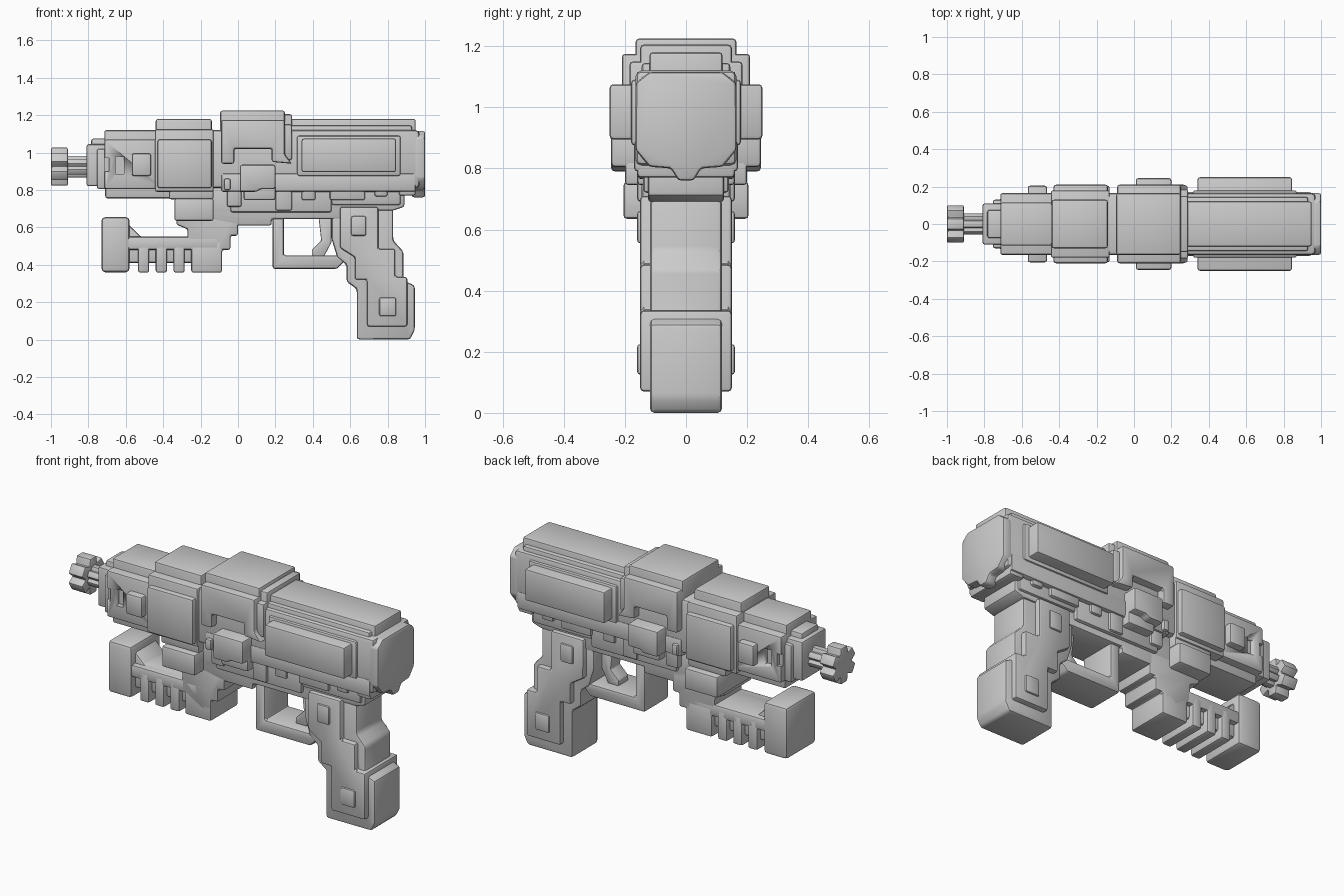
import bpy, bmesh, math
from mathutils import Vector


def prism(name, pts, a, b, bevel=0.012, axis='Y'):
    """Extrude a profile: (x, z) points along Y, or (y, z) points along X."""
    bm = bmesh.new()
    place = (lambda p, d: (p[0], d, p[1])) if axis == 'Y' else (lambda p, d: (d, p[0], p[1]))
    lo = [bm.verts.new(place(p, a)) for p in pts]
    hi = [bm.verts.new(place(p, b)) for p in pts]
    bm.faces.new(lo)
    bm.faces.new(hi[::-1])
    n = len(pts)
    for i in range(n):
        bm.faces.new((lo[i], hi[i], hi[(i + 1) % n], lo[(i + 1) % n]))
    bmesh.ops.recalc_face_normals(bm, faces=bm.faces)
    if bevel:
        bmesh.ops.bevel(bm, geom=list(bm.edges), offset=bevel, segments=2,
                        profile=0.5, affect='EDGES', clamp_overlap=True)
    me = bpy.data.meshes.new(name)
    bm.to_mesh(me)
    bm.free()
    for p in me.polygons:
        p.use_smooth = True
    me.set_sharp_from_angle(angle=math.radians(32))
    ob = bpy.data.objects.new(name, me)
    bpy.context.collection.objects.link(ob)
    return ob


def box(name, x0, x1, z0, z1, w, bevel=0.012):
    """Block centred on y = 0 with half-width w."""
    return prism(name, [(x0, z0), (x1, z0), (x1, z1), (x0, z1)], -w, w, bevel)


def cut(ob, x0, x1, z0, z1, y):
    """Recess a window into both sides, from depth y outwards."""
    for s in (-1, 1):
        c = prism("window_cutter", [(x0, z0), (x1, z0), (x1, z1), (x0, z1)], s * y, s * 0.4, 0)
        c.hide_render = True
        c.hide_viewport = False
        c.display_type = 'WIRE'
        m = ob.modifiers.new("window", 'BOOLEAN')
        m.operation, m.object, m.solver = 'DIFFERENCE', c, 'EXACT'
        bpy.context.view_layer.objects.active = ob
        bpy.ops.object.modifier_apply(modifier=m.name)
        bpy.data.objects.remove(c)


def star(n, r0, r1, zc):
    """Fluted section with n flat lobes."""
    pts = []
    for i in range(n):
        for off, r in ((-0.26, r0), (0.26, r0), (0.5, r1)):
            t = math.pi / 2 + (i + off) * math.tau / n
            pts.append((r * math.cos(t), zc + r * math.sin(t)))
    return pts


# Muzzle and fluted neck
prism("muzzle", star(6, 0.106, 0.068, 0.935), -1.0, -0.91, 0.008, 'X')
prism("muzzle_neck", star(6, 0.06, 0.042, 0.935), -0.93, -0.78, 0.005, 'X')

# Barrel tip
tip = box("barrel_tip", -0.81, -0.68, 0.83, 1.055, 0.11)
box("barrel_tip_top", -0.785, -0.66, 0.85, 1.085, 0.075)
box("barrel_collar", -0.755, -0.68, 0.815, 1.03, 0.13)

# Front housing with stepped top and side windows
front = box("front_housing", -0.715, -0.4, 0.815, 1.08, 0.165)
cut(front, -0.655, -0.61, 0.895, 0.99, 0.135)
cut(front, -0.8, -0.69, 0.91, 0.98, 0.145)
box("front_housing_top", -0.715, -0.4, 0.9, 1.13, 0.115)
box("front_housing_keel", -0.71, -0.1, 0.765, 0.9, 0.12)
box("front_side_button", -0.568, -0.465, 0.885, 1.005, 0.205)

# Forward block
box("forward_block", -0.43, -0.14, 0.82, 1.08, 0.21)
box("forward_block_shoulder", -0.445, -0.13, 0.80, 1.135, 0.18)
box("forward_block_top", -0.44, -0.14, 0.9, 1.19, 0.13)
box("forward_block_foot", -0.37, -0.13, 0.76, 0.86, 0.17)

# Body core, stepping down to the lower frame
box("body_core", -0.2, 0.97, 0.82, 1.13, 0.165, 0.02)
box("rear_top_rail", 0.2, 0.95, 1.0, 1.19, 0.12)
box("rear_top_step", 0.2, 0.93, 1.0, 1.155, 0.145)
prism("lower_frame", [(-0.33, 0.84), (-0.33, 0.68), (-0.02, 0.62), (0.18, 0.62), (0.18, 0.655),
                      (0.56, 0.655), (0.56, 0.70), (0.83, 0.70), (0.89, 0.72), (0.89, 0.84)],
      -0.125, 0.125, 0.012)
box("lower_frame_rail", -0.04, 0.5, 0.69, 0.86, 0.145)
box("rear_frame_step", 0.5, 0.87, 0.73, 0.86, 0.14)

# Skirt with tabs along the lower edge
for x0, x1, z0 in ((-0.06, 0.02, 0.72), (0.2, 0.29, 0.70), (0.34, 0.415, 0.755),
                   (0.49, 0.68, 0.755), (0.73, 0.80, 0.775), (0.86, 0.95, 0.78)):
    box("skirt_tab", x0, x1, z0, 0.9, 0.16)
box("skirt", -0.09, 0.95, 0.8, 0.9, 0.17)

# Rear cap with pointed lower lip
prism("rear_cap", [(-0.165, 0.87), (-0.12, 0.815), (-0.05, 0.81), (-0.025, 0.77), (0.025, 0.77),
                   (0.05, 0.81), (0.12, 0.815), (0.165, 0.87), (0.165, 1.09), (0.12, 1.125),
                   (-0.12, 1.125), (-0.165, 1.09)], 0.93, 1.0, 0.012, 'X')

# Long side panels, notched at the rear end
box("side_panel", 0.34, 0.845, 0.905, 1.085, 0.25)
box("side_panel_base", 0.315, 0.87, 0.885, 1.10, 0.18)

# Centre saddle with an arched side opening
prism("centre_saddle", [(-0.09, 0.95), (-0.02, 0.95), (-0.02, 1.03), (0.18, 1.03), (0.18, 0.96),
                        (0.29, 0.95), (0.25, 1.0), (0.25, 1.185), (-0.09, 1.185)], -0.21, 0.21)
box("centre_saddle_top", -0.095, 0.25, 1.0, 1.235, 0.165)
box("saddle_rear_step", 0.2, 0.29, 0.97, 1.215, 0.15)
box("saddle_rear_side", 0.2, 0.29, 0.97, 1.16, 0.185)

# Side knobs
prism("side_knob", [(0.01, 0.80), (0.10, 0.80), (0.12, 0.815), (0.2, 0.815), (0.2, 0.945),
                    (0.01, 0.945)], -0.245, 0.245)
box("side_knob_base", 0.03, 0.2, 0.755, 0.85, 0.2)
box("small_pin", -0.075, -0.04, 0.81, 0.87, 0.19, 0.008)
box("lower_side_block", -0.34, -0.13, 0.645, 0.765, 0.205)

# Foregrip: end post, ribbed bar, and stair up to the frame
box("foregrip_post", -0.73, -0.58, 0.37, 0.665, 0.135, 0.02)
prism("foregrip_bar", [(-0.62, 0.42), (-0.12, 0.42), (-0.12, 0.56), (-0.52, 0.56), (-0.6, 0.64)],
      -0.095, 0.095)
box("foregrip_spine", -0.6, -0.1, 0.49, 0.56, 0.125)
for i in range(4):
    x = -0.535 + i * 0.095
    box("foregrip_rib", x, x + (0.06 if i < 3 else 0.165), 0.368, 0.54, 0.125)
prism("foregrip_stair", [(-0.27, 0.5), (-0.14, 0.42), (-0.085, 0.42), (-0.085, 0.49), (-0.04, 0.49),
                         (-0.04, 0.565), (0.0, 0.565), (0.0, 0.7), (-0.33, 0.7), (-0.33, 0.625),
                         (-0.27, 0.6)], -0.125, 0.125)

# Trigger guard and trigger
prism("trigger_guard", [(0.185, 0.68), (0.185, 0.388), (0.53, 0.388), (0.56, 0.42), (0.6, 0.46),
                        (0.245, 0.46), (0.245, 0.68)], -0.11, 0.11)
prism("trigger", [(0.43, 0.67), (0.5, 0.67), (0.5, 0.53), (0.46, 0.455), (0.395, 0.455),
                  (0.395, 0.49), (0.445, 0.54)], -0.045, 0.045, 0.006)

# Stepped pistol grip with side plates
prism("grip", [(0.5, 0.71), (0.83, 0.71), (0.83, 0.54), (0.885, 0.48), (0.885, 0.325), (0.945, 0.30),
               (0.945, 0.06), (0.92, 0.01), (0.635, 0.01), (0.635, 0.28), (0.58, 0.32), (0.58, 0.41),
               (0.53, 0.45), (0.5, 0.55)], -0.118, 0.118, 0.015)
prism("grip_plate", [(0.545, 0.72), (0.75, 0.72), (0.75, 0.495), (0.84, 0.495), (0.84, 0.345),
                     (0.905, 0.345), (0.905, 0.08), (0.69, 0.08), (0.69, 0.33), (0.625, 0.33),
                     (0.625, 0.45), (0.545, 0.5)], -0.15, 0.15)
box("grip_upper_button", 0.605, 0.685, 0.565, 0.67, 0.16, 0.01)
box("grip_lower_button", 0.755, 0.845, 0.135, 0.235, 0.16, 0.01)

# Rest the lowest surface on the ground
low = min((o.matrix_world @ Vector(c)).z for o in bpy.data.objects for c in o.bound_box)
for o in bpy.data.objects:
    o.location.z -= low
